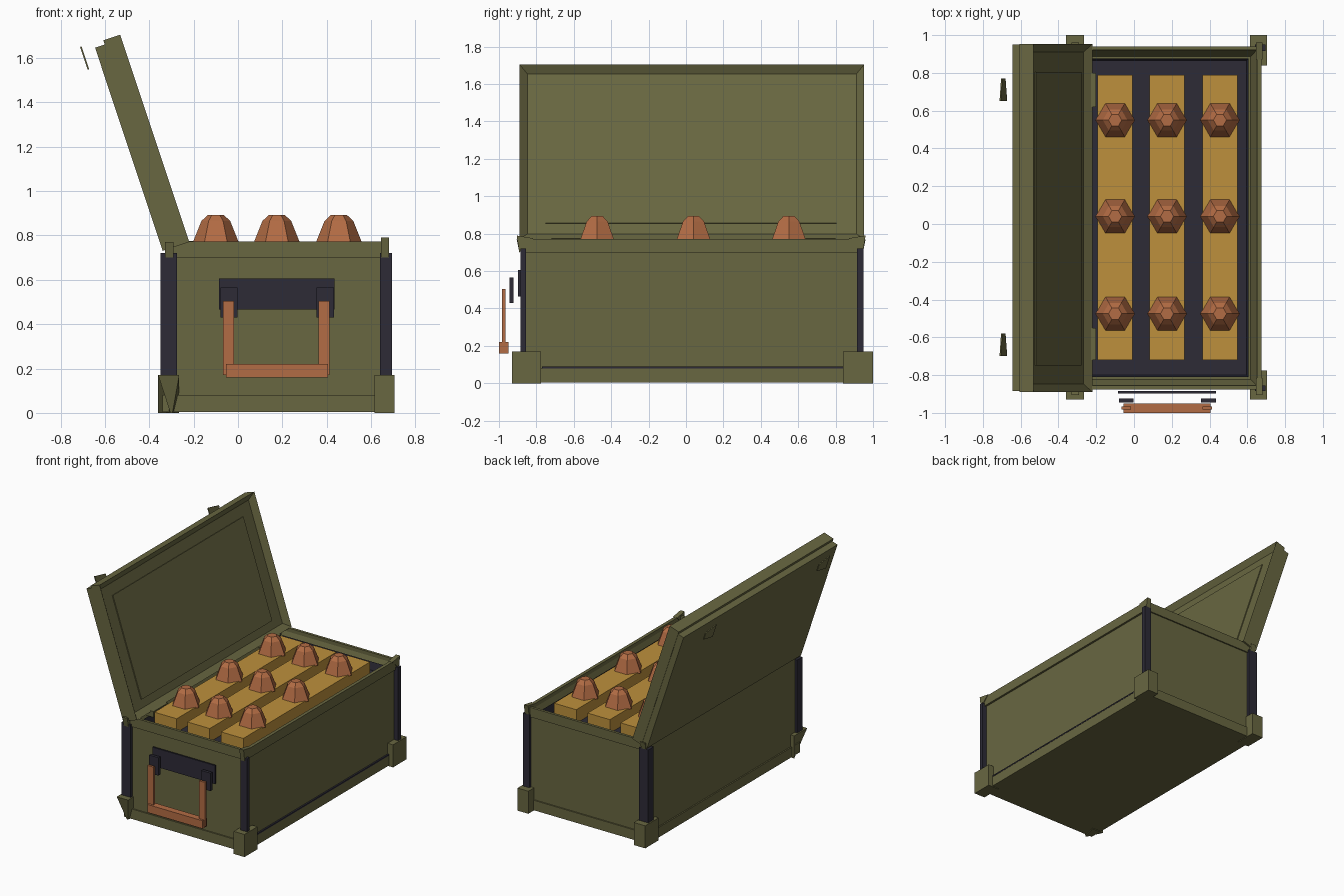
import bpy, bmesh, math
from mathutils import Matrix

if "Cube" in bpy.data.objects:
    bpy.data.objects.remove(bpy.data.objects["Cube"])

def material(name, rgb):
    m = bpy.data.materials.new(name)
    m.diffuse_color = (*rgb, 1)
    m.use_nodes = True
    m.node_tree.nodes["Principled BSDF"].inputs["Base Color"].default_value = m.diffuse_color
    return m

OLIVE = material("olive", (0.14, 0.135, 0.053))
DARK = material("dark_metal", (0.026, 0.024, 0.037))
WOOD = material("wood", (0.51, 0.28, 0.045))
COPPER = material("copper", (0.45, 0.15, 0.058))

LID = Matrix.Translation((-0.22, 0, 0.77)) @ Matrix.Rotation(math.radians(-18.4), 4, 'Y')

def finish(name, bm, mat, frame=None):
    bmesh.ops.recalc_face_normals(bm, faces=bm.faces)
    me = bpy.data.meshes.new(name)
    bm.to_mesh(me)
    bm.free()
    me.materials.append(mat)
    ob = bpy.data.objects.new(name, me)
    bpy.context.collection.objects.link(ob)
    if frame:
        ob.matrix_world = frame
    return ob

def cube(x, y, z):
    bm = bmesh.new()
    bmesh.ops.create_cube(bm, size=1)
    for v in bm.verts:
        v.co = [(a + b) / 2 + c * (b - a) for c, (a, b) in zip(v.co, (x, y, z))]
    return bm

def box(name, x, y, z, mat, frame=None):
    return finish(name, cube(x, y, z), mat, frame)

def recess(bm, axis, width, depth):
    # inset the face on the positive side of an axis and sink it
    face = max(bm.faces, key=lambda f: f.calc_center_median()[axis])
    bmesh.ops.inset_region(bm, faces=[face], thickness=width)
    for v in face.verts:
        v.co[axis] -= depth

def prism(name, pts, axis, lo, hi, mat, frame=None):
    # extrude a 2D outline along an axis
    bm = bmesh.new()
    verts = []
    for p in pts:
        co = list(p)
        co.insert(axis, lo)
        verts.append(bm.verts.new(co))
    f = bm.faces.new(verts)
    r = bmesh.ops.extrude_face_region(bm, geom=[f])
    for v in r["geom"]:
        if isinstance(v, bmesh.types.BMVert):
            v.co[axis] = hi
    return finish(name, bm, mat, frame)

# open case body with bottom skirt
body = cube((-0.33, 0.66), (-0.865, 0.93), (0.01, 0.77))
recess(body, 2, 0.06, 0.11)
finish("case_body", body, OLIVE)
box("bottom_skirt", (-0.34, 0.67), (-0.875, 0.94), (0.005, 0.08), OLIVE)
box("skirt_seam", (0.655, 0.672), (-0.77, 0.84), (0.08, 0.09), DARK)

# thin raised lip around the top
for name, x, y in (("front", (-0.33, 0.67), (-0.875, -0.855)),
                   ("back", (-0.33, 0.67), (0.92, 0.94)),
                   ("right", (0.65, 0.675), (-0.875, 0.94))):
    box("top_lip_" + name, x, y, (0.70, 0.772), OLIVE)

# dark tray lining the inside
tray = cube((-0.24, 0.605), (-0.81, 0.875), (0.655, 0.73))
recess(tray, 2, 0.015, 0.06)
finish("inner_tray", tray, DARK)

# boards and hexagonal caps standing on them
for i, x in enumerate((-0.10, 0.175, 0.455)):
    box(f"board_{i}", (x - 0.093, x + 0.093), (-0.72, 0.79), (0.67, 0.772), WOOD)
    for j, y in enumerate((-0.475, 0.04, 0.55)):
        bm = bmesh.new()
        rings = []
        for r, z in ((0.105, 0.765), (0.065, 0.865), (0.035, 0.893)):
            rings.append([bm.verts.new((x + r * math.cos(k * math.pi / 3),
                                        y + r * math.sin(k * math.pi / 3), z)) for k in range(6)])
        for a, b in zip(rings, rings[1:]):
            for k in range(6):
                n = (k + 1) % 6
                bm.faces.new((a[k], a[n], b[n], b[k]))
        bm.faces.new(rings[0])
        bm.faces.new(rings[-1])
        finish(f"cap_{i}_{j}", bm, COPPER)

# corner posts, feet and top corner guards
for side, px, fx in (("left", (-0.35, -0.275), (-0.36, -0.265)), ("right", (0.64, 0.695), (0.615, 0.705))):
    for end, py, fy in (("front", (-0.885, -0.855), (-0.93, -0.775)), ("back", (0.915, 0.95), (0.84, 1.0))):
        if side == "left":
            py = (py[0], py[1] + 0.03) if end == "front" else (py[0] - 0.03, py[1])
        box(f"corner_post_{side}_{end}", px, py, (0.16, 0.72), DARK)
        foot = cube(fx, fy, (0, 0.17))
        if (side, end) == ("left", "front"):
            for v in foot.verts:
                if v.co.z < 0.1 and v.co.y < -0.85:
                    v.co.x = -0.30 + (v.co.x + 0.31) * 0.1
                    v.co.y += 0.04
        finish(f"corner_foot_{side}_{end}", foot, OLIVE)
for end, a, b in (("front", -0.905, -0.815), ("back", 0.96, 0.87)):
    prism("corner_guard_right_" + end, [(a, 0.79), (b, 0.775), (a + (b - a) * 0.15, 0.70)],
          0, 0.645, 0.68, OLIVE)
    prism("corner_guard_left_" + end, [(a, 0.77), (b, 0.76), (a + (b - a) * 0.15, 0.70)],
          0, -0.33, -0.29, OLIVE)

# tilted lid: outer plate, recessed inner frame and panel
box("lid_outer_plate", (-0.126, -0.08), (-0.885, 0.95), (0.0, 0.965), OLIVE, LID)
frame = cube((-0.08, 0.0), (-0.89, 0.953), (0.0, 0.985))
recess(frame, 0, 0.06, 0.035)
finish("lid_inner_frame", frame, OLIVE, LID)
box("lid_panel", (-0.05, -0.028), (-0.75, 0.805), (0.10, 0.86), OLIVE, LID)

# lid latch plates and hinge blocks
for i, y in enumerate((-0.70, 0.65)):
    prism(f"latch_plate_{i}", [(y, 0.882), (y + 0.12, 0.91), (y + 0.12, 0.965), (y, 0.99)],
          0, -0.189, -0.182, OLIVE, LID)
for i, y in enumerate(((-0.72, -0.55), (0.62, 0.80))):
    box(f"hinge_block_{i}", (-0.28, -0.20), y, (0.73, 0.775), OLIVE)

# front handle: mounting plate, tabs, straps and grip
box("handle_plate", (-0.085, 0.435), (-0.897, -0.885), (0.465, 0.605), DARK)
for i, x in enumerate((-0.08, 0.355)):
    box(f"handle_tab_{i}", (x, x + 0.078), (-0.945, -0.923), (0.43, 0.565), DARK)
for i, x in enumerate((-0.067, 0.363)):
    box(f"handle_strap_{i}", (x, x + 0.05), (-0.983, -0.966), (0.17, 0.505), COPPER)
box("handle_grip", (-0.055, 0.405), (-1.0, -0.95), (0.16, 0.22), COPPER)
